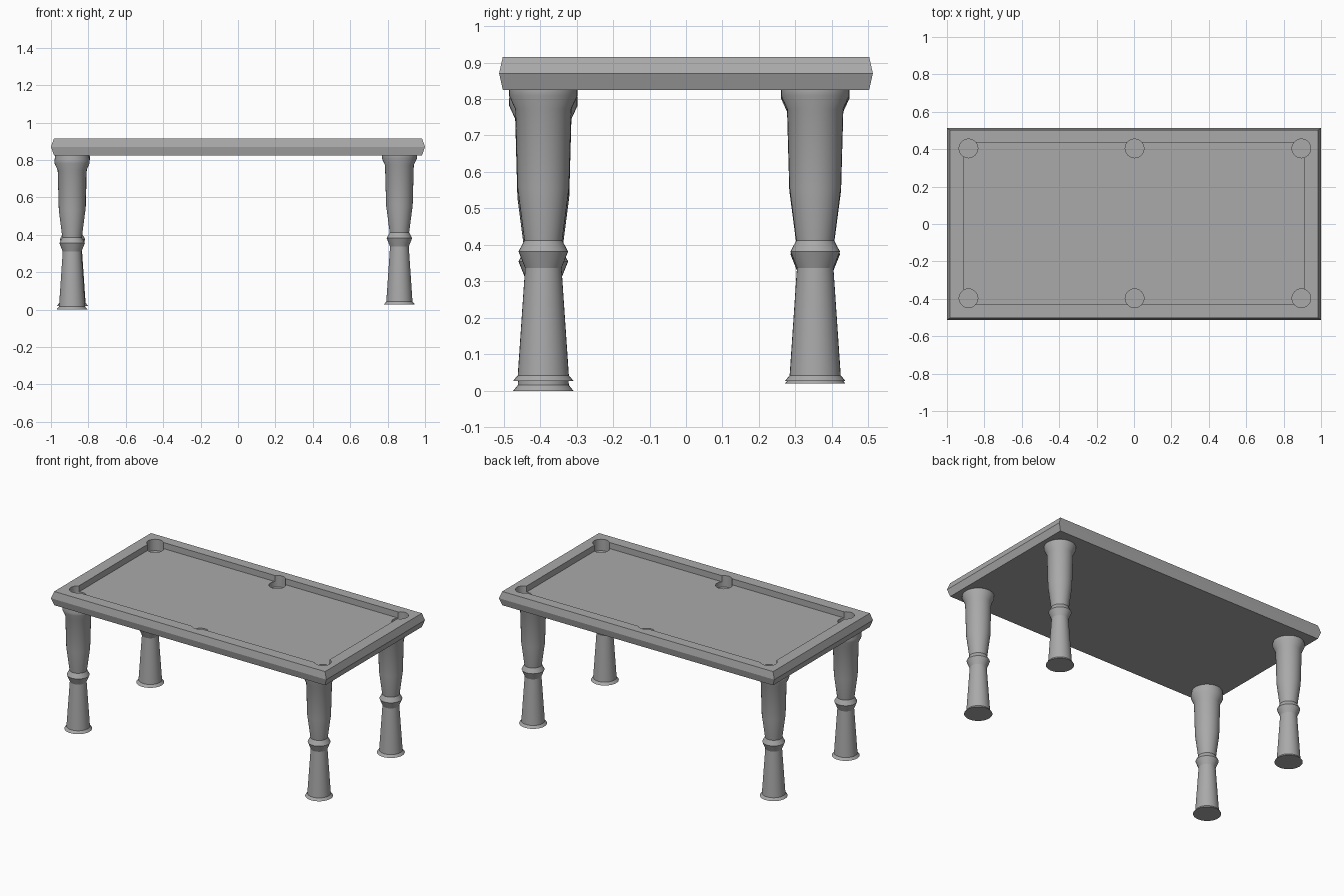
import bpy, bmesh, math
from mathutils import Matrix

cube = bpy.data.objects.get("Cube")
if cube:
    bpy.data.objects.remove(cube, do_unlink=True)

grey = bpy.data.materials.new("plain grey")
grey.use_nodes = True
colour = (0.4, 0.4, 0.4, 1)
grey.diffuse_color = colour
grey.node_tree.nodes["Principled BSDF"].inputs["Base Color"].default_value = colour


def add_object(name, bm):
    bmesh.ops.recalc_face_normals(bm, faces=bm.faces)
    mesh = bpy.data.meshes.new(name)
    bm.to_mesh(mesh)
    bm.free()
    mesh.materials.append(grey)
    obj = bpy.data.objects.new(name, mesh)
    bpy.context.collection.objects.link(obj)
    return obj


def loft(name, rings):
    """Skin a stack of matching rings and cap both ends."""
    bm = bmesh.new()
    loops = [[bm.verts.new(p) for p in ring] for ring in rings]
    n = len(loops[0])
    for low, high in zip(loops, loops[1:]):
        for i in range(n):
            j = (i + 1) % n
            bm.faces.new((low[i], low[j], high[j], high[i]))
    bm.faces.new(loops[0])
    bm.faces.new(loops[-1])
    return add_object(name, bm)


def rectangle(x, y, z, cy=0):
    return [(sx * x, sy * y + cy, z) for sx, sy in ((-1, -1), (1, -1), (1, 1), (-1, 1))]


def circle(x, y, z, r, n=32):
    return [(x + r * math.cos(math.tau * i / n), y + r * math.sin(math.tau * i / n), z)
            for i in range(n)]


def smooth(obj):
    bpy.ops.object.select_all(action='DESELECT')
    obj.select_set(True)
    bpy.context.view_layer.objects.active = obj
    bpy.ops.object.shade_smooth_by_angle(angle=math.radians(25))


# Table slab with outward-pointed edges
TOP, BED, POCKET, UNDER = 0.915, 0.875, 0.84, 0.825
table = loft("table_top", [rectangle(0.984, 0.502, UNDER),
                           rectangle(1.0, 0.512, 0.87),
                           rectangle(0.984, 0.502, TOP)])

# Sunken playing bed and six round pockets
cutters = [loft("bed_cutter", [rectangle(0.909, 0.433, z, 0.003) for z in (BED, 1)])]
for x in (-0.885, 0.003, 0.895):
    for y in (-0.397, 0.404):
        cutters.append(loft("pocket_cutter", [circle(x, y, z, 0.05) for z in (POCKET, 1)]))
for cutter in cutters:
    cutter.hide_render = True
    cut = table.modifiers.new("cut", 'BOOLEAN')
    cut.operation = 'DIFFERENCE'
    cut.solver = 'EXACT'
    cut.object = cutter
bpy.context.view_layer.update()
graph = bpy.context.evaluated_depsgraph_get()
carved = bpy.data.meshes.new_from_object(table.evaluated_get(graph))
table.modifiers.clear()
table.data = carved
for cutter in cutters:
    bpy.data.objects.remove(cutter, do_unlink=True)
smooth(table)

# Turned legs: height above the foot, radius
PROFILE = [(0, 0.083), (0.016, 0.07), (0.31, 0.05), (0.355, 0.068), (0.385, 0.052),
           (0.53, 0.071), (0.745, 0.077), (0.782, 0.094), (0.797, 0.094)]
LEGS = {"front_right_leg": (-0.887, -0.391, 0), "back_right_leg": (-0.885, 0.354, 0.02),
        "front_left_leg": (0.863, -0.391, 0.027), "back_left_leg": (0.863, 0.354, 0.027)}
for name, (x, y, foot) in LEGS.items():
    rings = [circle(x, y, foot + z, r) for z, r in PROFILE]
    rings.append(circle(x, y, 0.83, 0.09))
    smooth(loft(name, rings))
